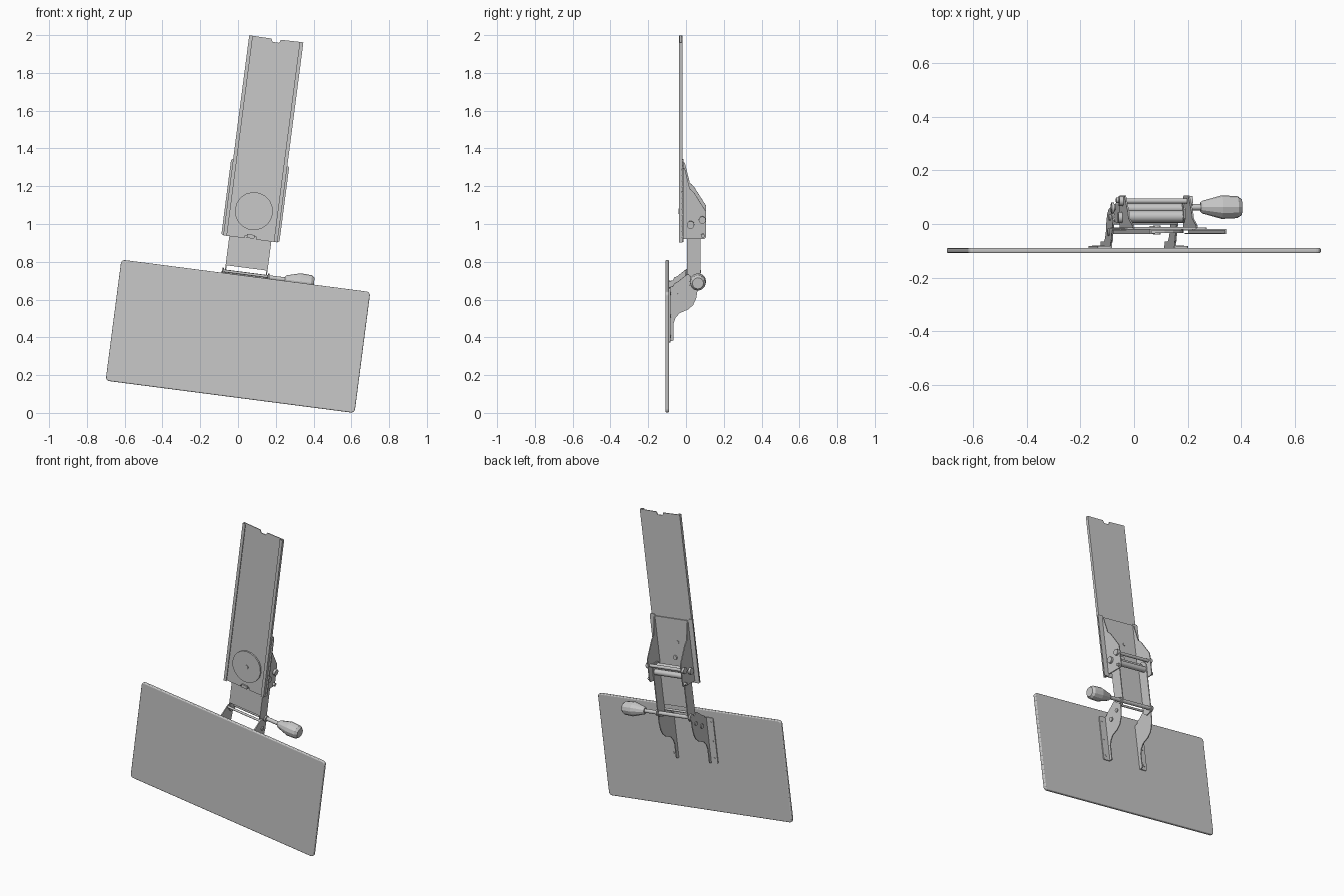
import bpy, bmesh, math
from mathutils import Vector

cube = bpy.data.objects.get("Cube")
if cube:
    bpy.data.objects.remove(cube, do_unlink=True)

TILT = math.radians(7.4)   # whole assembly leans sideways
MID = -0.054               # centre line of arm and track
TRAY_BACK = -0.089

grey = bpy.data.materials.new("light_steel_grey")
grey.use_nodes = True
colour = (0.58, 0.58, 0.58, 1)
grey.diffuse_color = colour
grey.node_tree.nodes["Principled BSDF"].inputs["Base Color"].default_value = colour
round_parts = []


def finish(name, bm):
    bmesh.ops.recalc_face_normals(bm, faces=bm.faces)
    mesh = bpy.data.meshes.new(name)
    bm.to_mesh(mesh)
    bm.free()
    mesh.materials.append(grey)
    obj = bpy.data.objects.new(name, mesh)
    obj.rotation_euler = (0, TILT, 0)
    bpy.context.collection.objects.link(obj)
    return obj


def extrude(name, outline, axis, a, b):
    """Extrude a 2D outline along x (outline is y,z), y (x,z) or z (x,y)."""
    def place(p, d):
        return {"x": (d, p[0], p[1]), "y": (p[0], d, p[1]), "z": (p[0], p[1], d)}[axis]
    bm = bmesh.new()
    face = bm.faces.new([bm.verts.new(place(p, a)) for p in outline])
    grown = bmesh.ops.extrude_face_region(bm, geom=[face])["geom"]
    shift = Vector(place((0, 0), b - a))
    bmesh.ops.translate(bm, vec=shift, verts=[v for v in grown if isinstance(v, bmesh.types.BMVert)])
    return finish(name, bm)


def rect(x0, x1, z0, z1):
    return [(x0, z0), (x1, z0), (x1, z1), (x0, z1)]


def circle(x, z, r, n=20):
    return [(x + r * math.cos(2 * math.pi * i / n), z + r * math.sin(2 * math.pi * i / n)) for i in range(n)]


def rounded(x0, x1, z0, z1, r, n=5):
    pts = []
    corners = [(x1 - r, z1 - r), (x0 + r, z1 - r), (x0 + r, z0 + r), (x1 - r, z0 + r)]
    for k, (cx, cz) in enumerate(corners):
        for i in range(n + 1):
            t = math.pi / 2 * (k + i / n)
            pts.append((cx + r * math.cos(t), cz + r * math.sin(t)))
    return pts


def rod(name, x0, x1, y, z, r, n=20):
    obj = extrude(name, circle(y, z, r, n), "x", x0, x1)
    round_parts.append(obj)
    return obj


# Tray
tray = extrude("tray", rounded(-0.717, 0.612, 0.079, 0.725, 0.02), "y", -0.109, TRAY_BACK)
bevel = tray.modifiers.new("soft_edge", "BEVEL")
bevel.width = 0.006
bevel.segments = 3

# Track: notched web with two inward-turned lips
T0, T1 = 0.922, 1.99
web = [(MID - 0.138, T0), (MID - 0.03, T0), (MID - 0.03, T0 + 0.015), (MID + 0.03, T0 + 0.015),
       (MID + 0.03, T0), (MID + 0.138, T0), (MID + 0.138, T1), (MID + 0.025, T1 - 0.002),
       (MID + 0.018, T1 - 0.019), (MID - 0.018, T1 - 0.019), (MID - 0.025, T1 - 0.002), (MID - 0.138, T1)]
extrude("track_web", web, "y", -0.024, -0.019)
for s, side in ((-1, "right"), (1, "left")):
    lip = [(0.1445, -0.019), (0.1445, -0.037), (0.125, -0.037), (0.125, -0.033), (0.138, -0.033), (0.138, -0.019)]
    extrude(side + "_track_lip", [(MID + s * x, y) for x, y in lip], "z", T0, T1)

# Swivel disc and its pin
extrude("swivel_disc", circle(MID, 1.07, 0.101, 18), "y", -0.034, -0.024)
extrude("swivel_pin", circle(MID, 1.07, 0.014, 12), "y", -0.039, -0.005)
extrude("stop_tab", rect(MID - 0.02, MID + 0.02, 0.925, 0.945), "y", -0.033, -0.015)

# Upper bracket: back web, gusset sides and outer flanges
extrude("upper_bracket_web", rect(MID - 0.122, MID + 0.122, 0.99, 1.318), "y", -0.018, -0.012)
extrude("web_rivet", circle(MID - 0.03, 1.17, 0.01, 12), "y", -0.012, -0.008)
gusset = [(-0.018, 1.318), (-0.006, 1.312), (0.02, 1.205), (0.042, 1.185), (0.105, 1.085),
          (0.107, 1.07), (0.107, 0.948), (0.098, 0.938), (-0.018, 0.938)]
for s, side in ((-1, "right"), (1, "left")):
    inner, outer = MID + s * 0.117, MID + s * 0.123
    extrude(side + "_gusset", gusset, "x", inner, outer)
    flange = rounded(*sorted((inner, MID + s * 0.155)), 0.924, 1.329, 0.01)
    extrude(side + "_upper_flange", flange, "y", -0.019, -0.013)
    for i in range(13):
        extrude(side + "_flange_rivet", circle(MID + s * 0.149, 0.95 + i * 0.03, 0.0035, 6), "y", -0.025, -0.019)
    # Bolt heads outside the gusset
    for y, z, r in ((0.024, 1.014, 0.02), (0.086, 1.04, 0.019), (0.089, 0.956, 0.01)):
        rod(side + "_upper_bolt", outer, MID + s * 0.138, y, z, r, 12)

# Cross rod and rollers of the upper pivot
rod("upper_pivot_roller", MID - 0.105, MID + 0.105, 0.028, 1.014, 0.022)
rod("arm_end_roller", MID - 0.105, MID + 0.105, 0.058, 0.99, 0.018)
rod("upper_cross_rod", MID - 0.125, MID + 0.125, 0.086, 1.04, 0.01)

# Arm: channel open to the rear
extrude("arm_web", rect(MID - 0.112, MID + 0.112, 0.767, 1.0), "y", 0.004, 0.01)
arm_side = [(0.004, 1.02), (0.02, 1.045), (0.055, 1.045), (0.077, 1.02), (0.077, 0.73),
            (0.065, 0.705), (0.035, 0.695), (0.01, 0.715), (0.004, 0.767)]
for s, side in ((-1, "right"), (1, "left")):
    extrude(side + "_arm_flange", arm_side, "x", MID + s * 0.106, MID + s * 0.112)

# Tray brackets: hooked side plates with flanges on the tray
hook = [(TRAY_BACK, 0.39), (-0.066, 0.395), (-0.066, 0.485), (-0.056, 0.515), (-0.034, 0.542), (0.01, 0.56),
        (0.038, 0.585), (0.054, 0.62), (0.062, 0.67), (0.062, 0.71), (0.025, 0.735), (0.014, 0.75),
        (0.0, 0.744), (-0.045, 0.708), (-0.062, 0.7), (-0.07, 0.685), (TRAY_BACK, 0.68)]
for s, side in ((-1, "right"), (1, "left")):
    inner, outer = MID + s * 0.117, MID + s * 0.123
    extrude(side + "_tray_hook", hook, "x", inner, outer)
    flange = rounded(*sorted((inner, MID + s * 0.17)), 0.39, 0.68, 0.01)
    extrude(side + "_tray_flange", flange, "y", TRAY_BACK, TRAY_BACK + 0.006)
    for z in (0.42, 0.53, 0.65):
        extrude(side + "_tray_screw", circle(MID + s * 0.15, z, 0.008, 8), "y", -0.084, -0.08)
    for y, z, r in ((-0.03, 0.644, 0.014), (0.025, 0.68, 0.012)):
        rod(side + "_tray_bolt", outer, MID + s * 0.129, y, z, r, 12)
    rod(side + "_clamp_washer", inner, MID + s * 0.127, 0.06, 0.732, 0.02, 16)

# Tilt rod between the tray hooks
rod("tilt_rod", MID - 0.123, MID + 0.123, 0.005, 0.736, 0.007)

# Clamp rod and flared handle
rod("clamp_rod", MID - 0.128, 0.17, 0.063, 0.732, 0.012)
profile = [(0.155, 0.018), (0.163, 0.024), (0.235, 0.044), (0.295, 0.041), (0.31, 0.03)]
bm = bmesh.new()
rings = [[bm.verts.new((x, y, z)) for y, z in circle(0.063, 0.732, r, 12)] for x, r in profile]
for a, b in zip(rings, rings[1:]):
    for i in range(12):
        j = (i + 1) % 12
        bm.faces.new((a[i], a[j], b[j], b[i]))
bm.faces.new(rings[0])
bm.faces.new(rings[-1])
finish("clamp_handle", bm)

# Smooth the turned parts, keeping their rims sharp
for obj in bpy.context.selected_objects:
    obj.select_set(False)
for obj in round_parts:
    obj.select_set(True)
bpy.context.view_layer.objects.active = round_parts[0]
bpy.ops.object.shade_smooth_by_angle(angle=math.radians(35))
